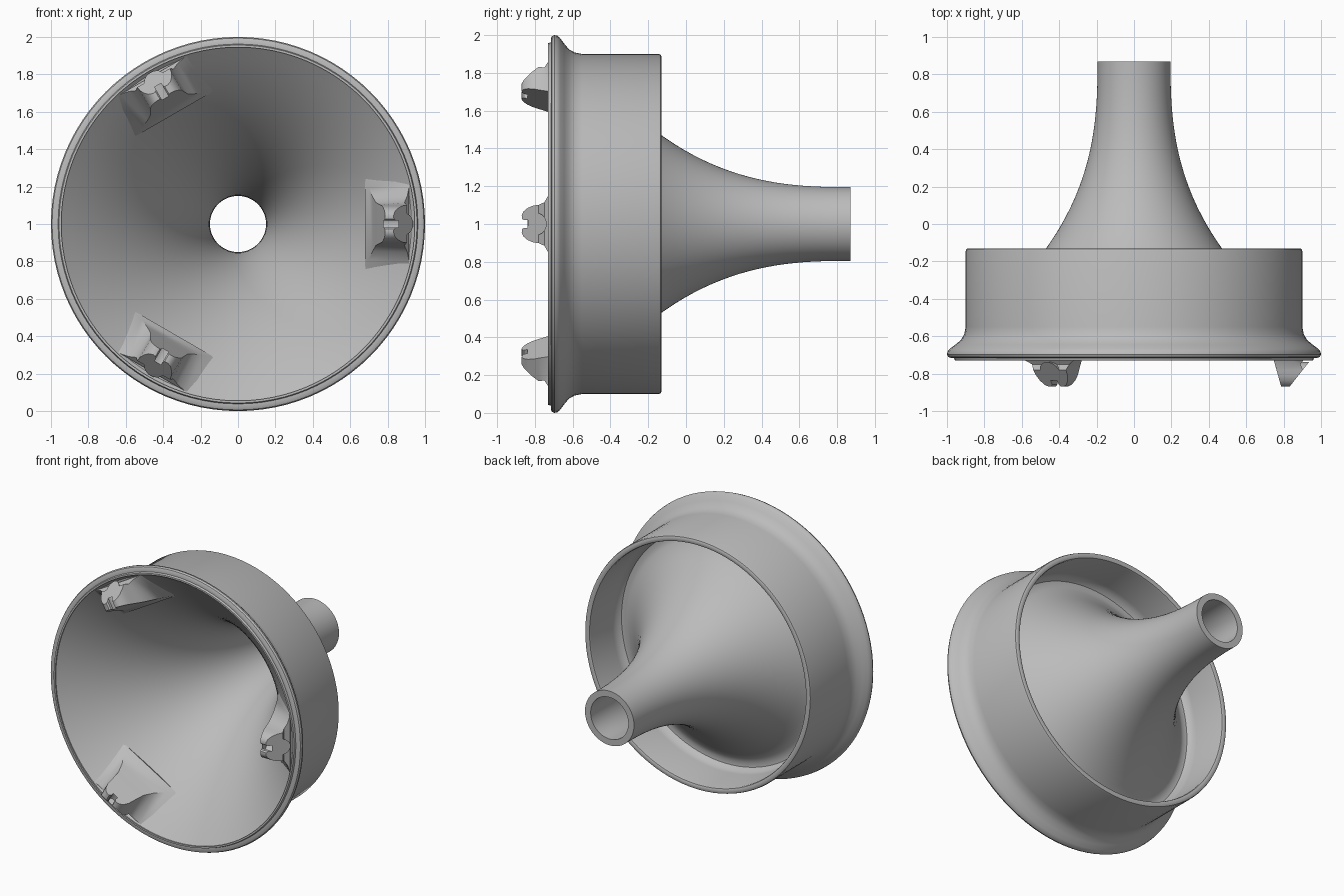
import bpy, bmesh, math
from mathutils import Matrix, Vector

if "Cube" in bpy.data.objects:
    bpy.data.objects.remove(bpy.data.objects["Cube"])

grey = bpy.data.materials.new("plain_grey")
grey.use_nodes = True
colour = (0.5, 0.5, 0.5, 1)
grey.diffuse_color = colour
grey.node_tree.nodes["Principled BSDF"].inputs["Base Color"].default_value = colour


def finish(bm, name, angle):
    bmesh.ops.recalc_face_normals(bm, faces=bm.faces)
    mesh = bpy.data.meshes.new(name)
    bm.to_mesh(mesh)
    bm.free()
    mesh.materials.append(grey)
    obj = bpy.data.objects.new(name, mesh)
    bpy.context.collection.objects.link(obj)
    bpy.ops.object.select_all(action='DESELECT')
    obj.select_set(True)
    bpy.context.view_layer.objects.active = obj
    bpy.ops.object.shade_smooth_by_angle(angle=math.radians(angle))
    return obj


def flare(radius, gain, power, y):
    return radius + gain * max(0.87 - y, 0) ** power


# Horn and skirt: one closed profile (radius, y) turned round the y axis
def steps(start, end, n):
    return [start + (end - start) * i / n for i in range(n + 1)]


bore = [(flare(0.15, 0.2615, 2.4, y), y) for y in steps(0.87, -0.72, 30)]
rim = [(0.945, -0.73), (0.957, -0.73), (0.962, -0.716), (0.98, -0.716),
       (0.994, -0.71), (1.0, -0.697), (0.997, -0.682), (0.985, -0.667),
       (0.955, -0.645), (0.925, -0.62), (0.908, -0.59), (0.9, -0.55)]
skirt = [(0.9, -0.145), (0.896, -0.134), (0.886, -0.13), (0.872, -0.13),
         (0.862, -0.134), (0.858, -0.145), (0.858, -0.39), (0.85, -0.43),
         (0.83, -0.452), (0.80, -0.455), (0.765, -0.44)]
outside = [(flare(0.195, 0.275, 2.6, y), y) for y in steps(-0.4, 0.87, 26)]
profile = bore + rim + skirt + outside

SEGMENTS = 96
bm = bmesh.new()
rings = []
for i in range(SEGMENTS):
    a = math.tau * i / SEGMENTS
    rings.append([bm.verts.new((r * math.cos(a), y, 1 + r * math.sin(a)))
                  for r, y in profile])
for i in range(SEGMENTS):
    here, there = rings[i], rings[(i + 1) % SEGMENTS]
    for j in range(len(profile)):
        k = (j + 1) % len(profile)
        bm.faces.new((here[j], here[k], there[k], there[j]))
finish(bm, "horn_and_skirt", 35)


# Clips: open hook sections with spreading feet, slanted at both ends
def slanted(t, y):
    depth = -0.72 - y
    return (Vector((0.95 - 0.79 * depth, y, t)),
            Vector((0.745 + 0.28 * depth, y, t)))


half = [(Vector((0.915, -0.705, 0.25)), Vector((0.68, -0.51, 0.25))),
        (Vector((0.915, -0.717, 0.20)), Vector((0.70, -0.56, 0.19))),
        (Vector((0.905, -0.73, 0.15)), Vector((0.72, -0.625, 0.145))),
        (Vector((0.89, -0.75, 0.115)), Vector((0.737, -0.69, 0.115)))]
half += [slanted(t, y) for t, y in
         [(0.101, -0.78), (0.097, -0.81), (0.085, -0.838), (0.067, -0.86),
          (0.045, -0.87), (0.028, -0.868), (0.02, -0.858), (0.02, -0.838)]]
for i in range(8):
    a = math.radians(25 + 20 * i)
    half.append(slanted(0.058 * math.sin(a), -0.79 - 0.052 * math.cos(a)))


def flip(v):
    return Vector((v.x, v.y, -v.z))


loop = half + [slanted(0, -0.738)] + [(flip(o), flip(i)) for o, i in reversed(half)]
loop.append((Vector((0.965, -0.70, 0)), Vector((0.71, -0.46, 0))))


def add_clip(name, degrees):
    bm = bmesh.new()
    outer = [bm.verts.new(o) for o, i in loop]
    inner = [bm.verts.new(i) for o, i in loop]
    n = len(loop)
    for j in range(n):
        k = (j + 1) % n
        bm.faces.new((outer[j], outer[k], inner[k], inner[j]))
    caps = [bm.faces.new(outer), bm.faces.new(inner)]
    bmesh.ops.triangulate(bm, faces=caps, ngon_method='EAR_CLIP')
    turn = Matrix.Translation((0, 0, 1)) @ Matrix.Rotation(math.radians(degrees), 4, 'Y')
    bmesh.ops.transform(bm, matrix=turn, verts=bm.verts)
    finish(bm, name, 35)


for name, degrees in (("left_clip", 0), ("upper_right_clip", -120),
                      ("lower_right_clip", 120)):
    add_clip(name, degrees)
